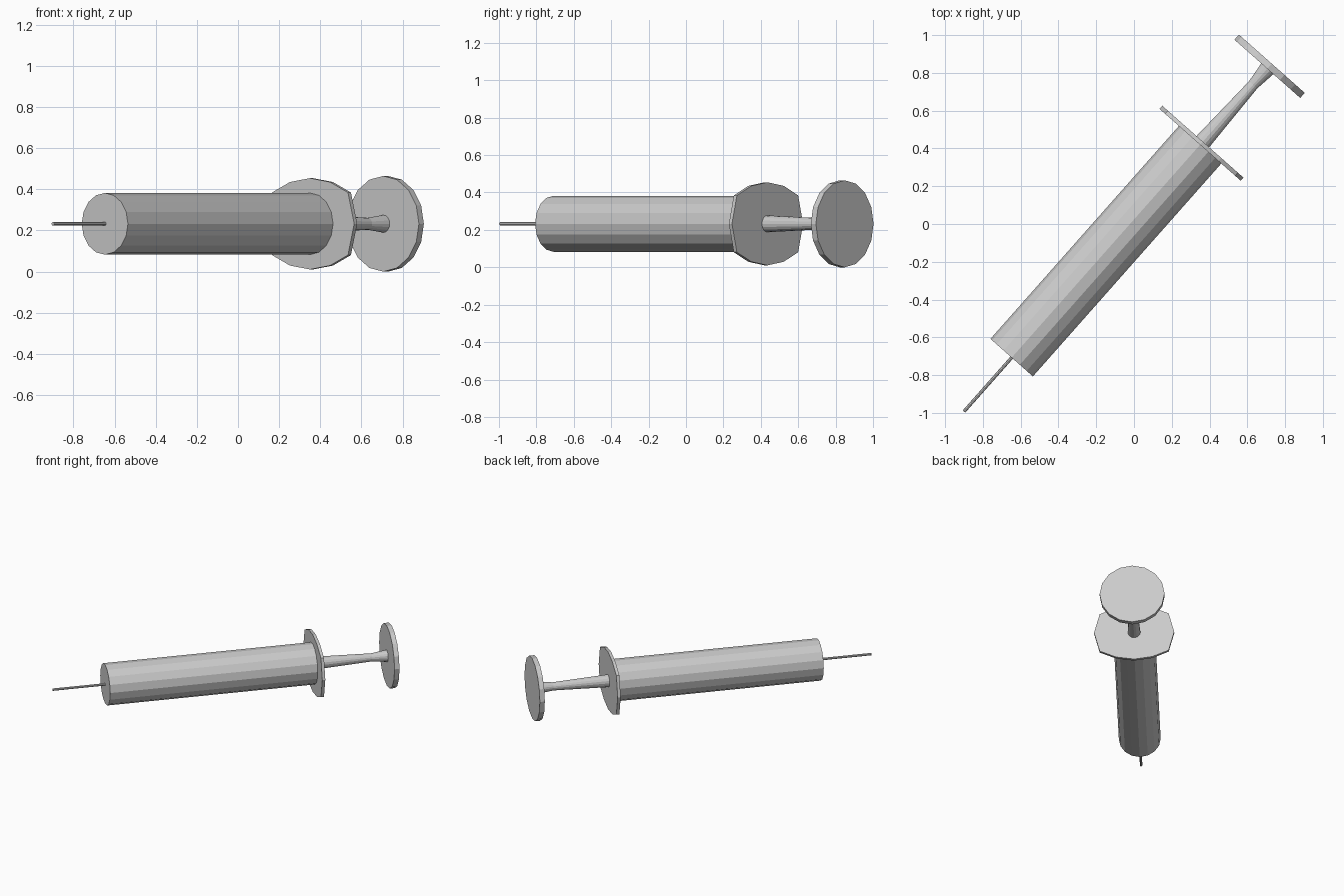
import bpy
import math
from mathutils import Matrix, Vector

if "Cube" in bpy.data.objects:
    bpy.data.objects.remove(bpy.data.objects["Cube"])

# Syringe axis lies flat in plan; local z runs from needle to thumb plate
axis = Vector((0.663, 0.749, 0)).normalized()
up = Vector((0, 0, 1))
side = up.cross(axis)
R = 0.2325
frame = Matrix((side, up, axis)).transposed().to_4x4()
frame.translation = side * 0.016 + up * R


def circle(r, n=16):
    return [(r * math.cos(2 * math.pi * i / n), r * math.sin(2 * math.pi * i / n))
            for i in range(n)]


def loft(name, sections):
    """Closed solid through (station, outline) sections along the axis."""
    n = len(sections[0][1])
    verts = [(x, y, s) for s, outline in sections for x, y in outline]
    faces = [tuple(reversed(range(n)))]
    for k in range(len(sections) - 1):
        for i in range(n):
            j = (i + 1) % n
            faces.append((k * n + i, k * n + j, (k + 1) * n + j, (k + 1) * n + i))
    faces.append(tuple(range(len(verts) - n, len(verts))))
    mesh = bpy.data.meshes.new(name)
    mesh.from_pydata(verts, [], faces)
    mesh.update()
    obj = bpy.data.objects.new(name, mesh)
    obj.matrix_world = frame
    bpy.context.collection.objects.link(obj)
    return obj


# Needle
loft("needle", [(s, circle(0.009, 8)) for s in (-1.34, -0.955)])

# Barrel
loft("barrel", [(s, circle(0.15)) for s in (-0.959, 0.55)])

# Finger flange: wide twelve-sided plate, quarter outline mirrored
quarter = [(0.287, 0), (0.247, 0.152), (0.13, 0.203), (0, 0.222)]
half = quarter + [(-x, y) for x, y in reversed(quarter[:-1])]
flange = half + [(x, -y) for x, y in reversed(half[1:-1])]
loft("finger_flange", [(s, flange) for s in (0.546, 0.568)])

# Plunger rod: narrows, then flares into the thumb plate
rod = [(0.565, 0.045), (0.97, 0.029), (1.085, 0.043)]
loft("plunger_rod", [(s, circle(r)) for s, r in rod])

# Thumb plate
loft("thumb_plate", [(s, circle(R)) for s in (1.083, 1.119)])
